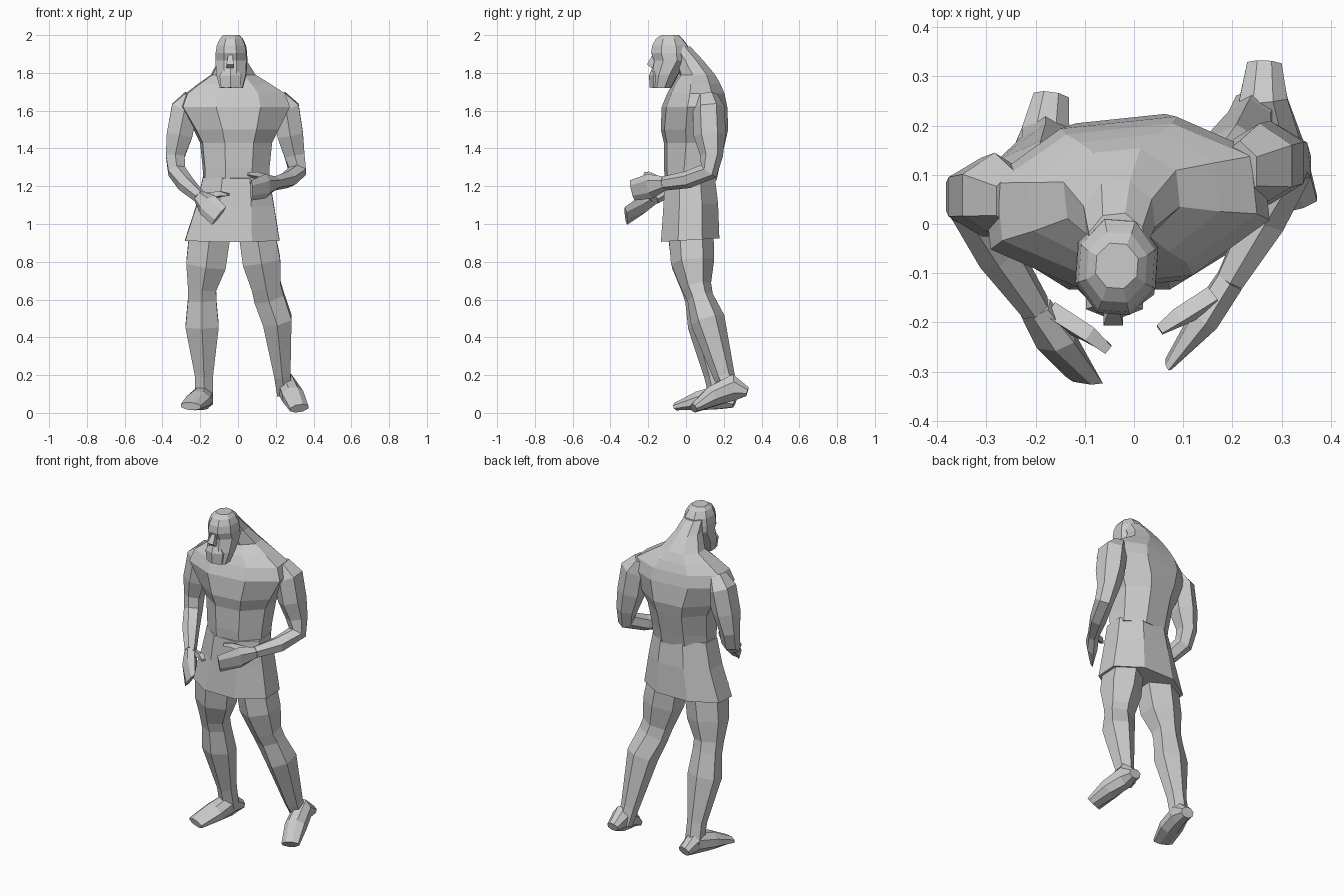
import bpy, bmesh, math
from mathutils import Vector, Matrix

X = Vector((1, 0, 0))
Z = Vector((0, 0, 1))


def loft(name, rings, n=6, axis=None, yaw=0, ref=X):
    """Skin rings (x, y, z, half_width, half_depth); rings face the path, or a fixed axis."""
    bm = bmesh.new()
    side_ref = Matrix.Rotation(math.radians(yaw), 3, 'Z') @ ref
    angles = [2 * math.pi * (k + 0.5) / n for k in range(n)]
    mc = max(abs(math.cos(a)) for a in angles)
    ms = max(abs(math.sin(a)) for a in angles)
    pts = [Vector(r[:3]) for r in rings]
    loops = []
    for i, r in enumerate(rings):
        if axis:
            t = axis
        else:
            t = Vector()
            if i > 0:
                t += (pts[i] - pts[i - 1]).normalized()
            if i < len(pts) - 1:
                t += (pts[i + 1] - pts[i]).normalized()
            t.normalize()
        u = (side_ref - t * side_ref.dot(t)).normalized()
        v = t.cross(u)
        loops.append([bm.verts.new(pts[i] + u * r[3] * math.cos(a) / mc + v * r[4] * math.sin(a) / ms)
                      for a in angles])
    for a, b in zip(loops, loops[1:]):
        for k in range(n):
            bm.faces.new((a[k], a[(k + 1) % n], b[(k + 1) % n], b[k]))
    bm.faces.new(loops[0])
    bm.faces.new(loops[-1])
    bmesh.ops.recalc_face_normals(bm, faces=bm.faces)
    mesh = bpy.data.meshes.new(name)
    bm.to_mesh(mesh)
    bm.free()
    ob = bpy.data.objects.new(name, mesh)
    bpy.context.collection.objects.link(ob)
    return ob


# Skirt of the tunic
loft("tunic_skirt", [(-.03, .022, .915, .25, .155), (-.015, .025, 1.1, .205, .145),
                     (-.01, .02, 1.25, .175, .132)], 8, Vector((0, -.06, 1)).normalized())

# Chest, shoulders and thick neck, twisted slightly
loft("torso", [(-.01, .025, 1.23, .17, .13), (-.01, .03, 1.3, .172, .14),
               (-.01, .045, 1.43, .185, .155), (-.01, .045, 1.5, .22, .17),
               (-.015, .045, 1.62, .285, .162), (-.015, .052, 1.69, .26, .142),
               (-.02, .055, 1.74, .19, .12), (-.025, .06, 1.79, .115, .09),
               (-.03, .015, 1.87, .07, .07), (-.035, -.035, 1.94, .055, .055)], 8, Z, 6)

# Head with brow and jaw
loft("head", [(-.035, -.13, 1.72, .06, .05), (-.035, -.11, 1.79, .078, .068),
              (-.035, -.078, 1.865, .082, .088), (-.035, -.085, 1.905, .081, .098),
              (-.035, -.085, 1.945, .075, .092), (-.035, -.088, 1.98, .06, .07),
              (-.035, -.085, 2.0, .042, .045)], 8, Z, -4)

# Nose and beard
loft("nose", [(-.04, -.165, 1.9, .01, .01), (-.042, -.18, 1.845, .02, .026),
              (-.042, -.17, 1.825, .018, .012)], 4, Z)
loft("beard", [(-.04, -.15, 1.83, .03, .028), (-.04, -.15, 1.785, .058, .046),
               (-.04, -.15, 1.722, .05, .042)], 6, Z)

# Arms: rounded shoulder, elbow, wrist
loft("left_arm", [(.215, .11, 1.675, .04, .06), (.255, .12, 1.61, .07, .085),
                  (.277, .125, 1.47, .068, .085), (.3, .135, 1.36, .053, .06),
                  (.315, .12, 1.28, .045, .052), (.265, .01, 1.235, .042, .046),
                  (.195, -.115, 1.215, .028, .038)])
loft("right_arm", [(-.245, .05, 1.675, .04, .06), (-.283, .06, 1.61, .07, .085),
                   (-.31, .055, 1.47, .068, .08), (-.332, .055, 1.36, .05, .058),
                   (-.325, .035, 1.28, .045, .052), (-.275, -.06, 1.21, .042, .046),
                   (-.2, -.17, 1.14, .028, .038)])

# Flat hands; the right one is rolled palm-down
loft("left_hand", [(.195, -.115, 1.215, .028, .038), (.145, -.19, 1.2, .028, .066),
                   (.07, -.285, 1.178, .008, .055)])
loft("right_hand", [(-.2, -.17, 1.14, .028, .04), (-.16, -.235, 1.1, .03, .062),
                    (-.1, -.318, 1.043, .008, .06)], ref=Vector((.55, .73, -.34)))

# Thumbs
loft("left_thumb", [(.16, -.15, 1.235, .018, .018), (.09, -.19, 1.26, .016, .013),
                    (.052, -.215, 1.265, .01, .007)], 4)
loft("right_thumb", [(-.17, -.18, 1.14, .018, .018), (-.09, -.225, 1.16, .016, .013),
                     (-.052, -.255, 1.155, .01, .007)], 4)

# Legs: hip, thigh, knee, calf, ankle
loft("left_leg", [(.095, .025, .98, .095, .12), (.125, .035, .8, .1, .115),
                  (.15, .055, .67, .078, .08), (.165, .075, .61, .08, .07),
                  (.208, .115, .49, .077, .092), (.235, .2, .2, .043, .058),
                  (.25, .24, .1, .043, .04)])
loft("right_leg", [(-.145, .015, .98, .11, .115), (-.17, .03, .78, .105, .105),
                   (-.19, .05, .66, .075, .075), (-.19, .065, .6, .075, .07),
                   (-.19, .09, .46, .088, .08), (-.18, .15, .2, .048, .055),
                   (-.18, .175, .08, .048, .05)])

# Feet: the left heel is raised
loft("left_foot", [(.265, .325, .112, .035, .024), (.262, .25, .135, .05, .07),
                   (.29, .14, .088, .058, .054), (.324, .04, .024, .05, .023)], 8)
loft("right_foot", [(-.168, .258, .055, .036, .028), (-.18, .18, .085, .05, .065),
                    (-.21, .07, .065, .064, .05), (-.25, -.05, .035, .055, .02)], 8)
